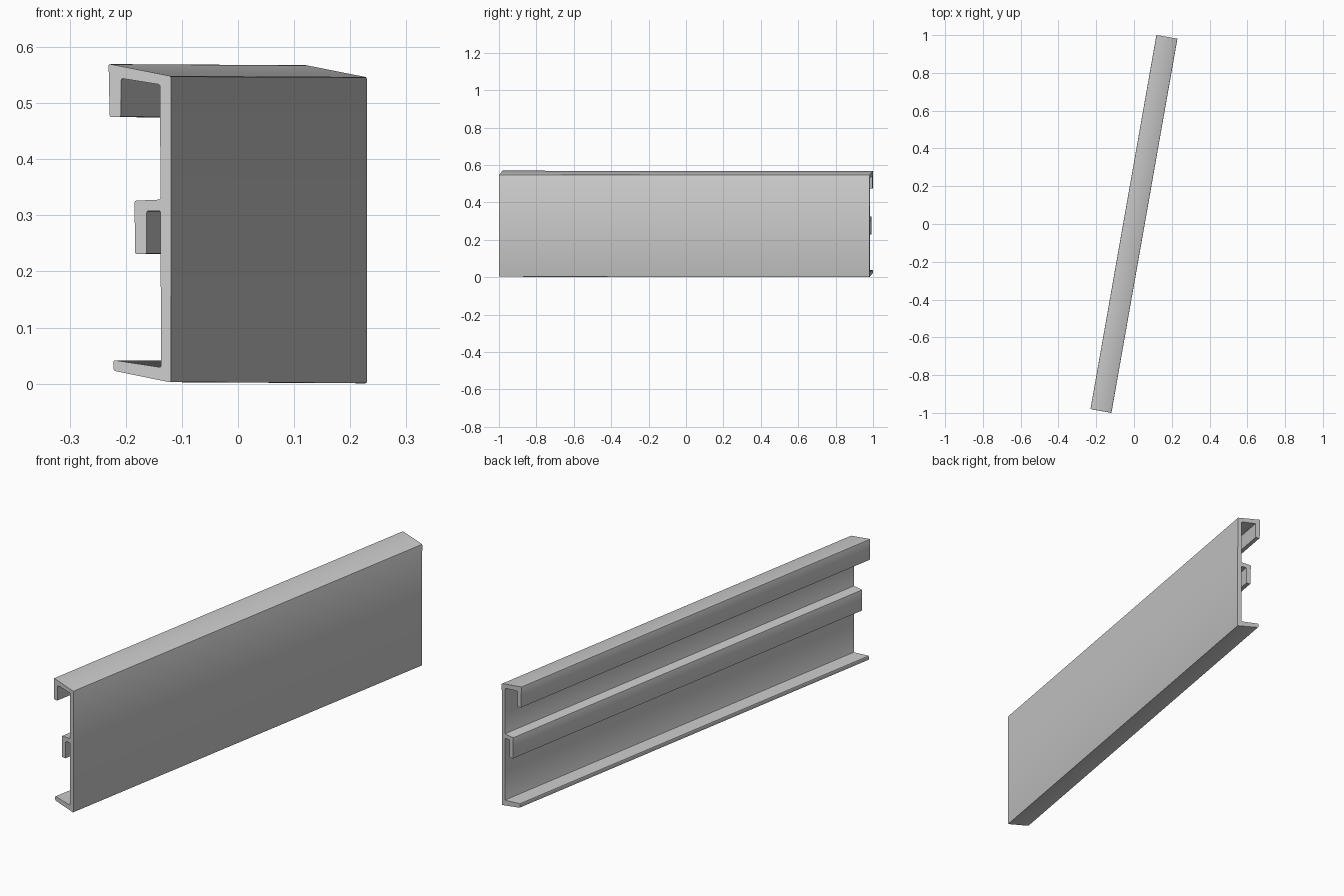
import bpy, bmesh, math

if "Cube" in bpy.data.objects:
    bpy.data.objects.remove(bpy.data.objects["Cube"])

# Cross-section of the rail: x = depth (front face at +x), y = height
HALF_DEPTH = 0.056
HALF_LENGTH = 1.0056
profile = [
    (0.056, 0.001), (0.056, 0.547),       # flat outer face
    (-0.057, 0.569), (-0.055, 0.474),     # sloped top and hanging lip
    (-0.035, 0.474), (-0.034, 0.543),
    (0.036, 0.532), (0.037, 0.327),       # inner face
    (-0.010, 0.325), (-0.009, 0.230),     # middle hook
    (0.012, 0.230), (0.012, 0.307),
    (0.037, 0.307), (0.038, 0.028),
    (-0.048, 0.041), (-0.048, 0.022),     # bottom flange
]

# Extrude the section along the rail
bm = bmesh.new()
face = bm.faces.new([bm.verts.new((x, -HALF_LENGTH, z)) for x, z in profile])
ext = bmesh.ops.extrude_face_region(bm, geom=[face], use_keep_orig=True)
moved = [g for g in ext["geom"] if isinstance(g, bmesh.types.BMVert)]
bmesh.ops.translate(bm, verts=moved, vec=(0, 2 * HALF_LENGTH, 0))

# Slightly round the long edges
long_edges = [e for e in bm.edges
              if abs(e.verts[0].co.y - e.verts[1].co.y) > 1]
bmesh.ops.bevel(bm, geom=long_edges, offset=0.003, segments=2,
                profile=0.5, affect='EDGES')
bmesh.ops.recalc_face_normals(bm, faces=bm.faces[:])

mesh = bpy.data.meshes.new("rail_panel")
bm.to_mesh(mesh)
bm.free()
rail = bpy.data.objects.new("rail_panel", mesh)
bpy.context.collection.objects.link(rail)

# The rail lies turned ten degrees in plan, with a hair of lengthwise tilt
rail.rotation_euler = (-0.001, 0, math.radians(-10))

bpy.context.view_layer.objects.active = rail
rail.select_set(True)
bpy.ops.object.shade_smooth_by_angle(angle=math.radians(30))
